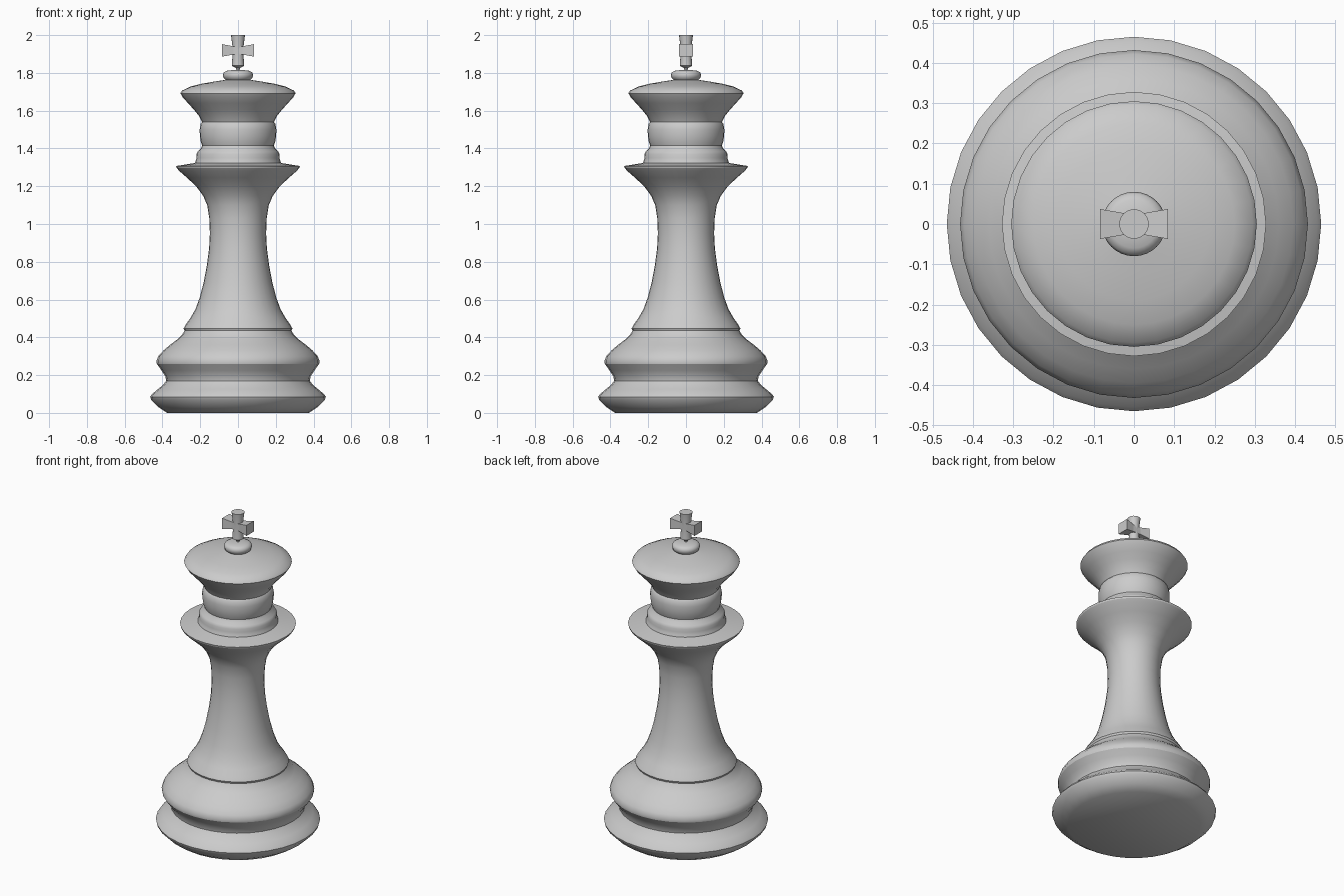
import bpy, bmesh, math

SIDES = 32
grey = bpy.data.materials.new("light_grey")
grey.diffuse_color = (0.6, 0.6, 0.6, 1)


def finish(bm, name, angle):
    bmesh.ops.recalc_face_normals(bm, faces=bm.faces)
    mesh = bpy.data.meshes.new(name)
    bm.to_mesh(mesh)
    bm.free()
    mesh.materials.append(grey)
    obj = bpy.data.objects.new(name, mesh)
    bpy.context.collection.objects.link(obj)
    bpy.ops.object.select_all(action='DESELECT')
    obj.select_set(True)
    bpy.context.view_layer.objects.active = obj
    bpy.ops.object.shade_smooth_by_angle(angle=math.radians(angle))


def lathe(name, profile, sides=SIDES, angle=40, cap_bottom=False, cap_top=False):
    """Turn a list of (radius, z) points around the z axis."""
    bm = bmesh.new()
    rings = []
    for r, z in profile:
        rings.append([bm.verts.new((r * math.cos(2 * math.pi * i / sides),
                                    r * math.sin(2 * math.pi * i / sides), z))
                      for i in range(sides)])
    for a, b in zip(rings, rings[1:]):
        for i in range(sides):
            j = (i + 1) % sides
            bm.faces.new((a[i], a[j], b[j], b[i]))
    if cap_bottom:
        bm.faces.new(rings[0][::-1])
    if cap_top:
        bm.faces.new(rings[-1])
    # outward normals for open tubes follow the winding above
    finish(bm, name, angle)


# Foot with its rim and groove
lathe("foot", [(0.375, 0), (0.42, 0.03), (0.46, 0.07), (0.465, 0.085),
               (0.455, 0.10), (0.425, 0.125), (0.395, 0.15), (0.38, 0.17)],
      angle=35, cap_bottom=True)

# Rounded bulge above the groove
lathe("base_bulge", [(0.38, 0.17), (0.385, 0.195), (0.405, 0.225), (0.43, 0.26)])
lathe("base_dome", [(0.43, 0.26), (0.432, 0.275), (0.422, 0.30), (0.395, 0.33),
                    (0.36, 0.36), (0.32, 0.39), (0.295, 0.415), (0.283, 0.435)])

# Slender waisted stem flaring up to the collar
lathe("stem", [(0.283, 0.435), (0.288, 0.447), (0.275, 0.47), (0.25, 0.505),
               (0.225, 0.55), (0.203, 0.61), (0.182, 0.69), (0.165, 0.78),
               (0.153, 0.87), (0.149, 0.95), (0.152, 1.03), (0.163, 1.10),
               (0.185, 1.15), (0.222, 1.20), (0.27, 1.245), (0.31, 1.28),
               (0.325, 1.297)])

# Thin collar disc and stepped ring
lathe("collar", [(0.325, 1.297), (0.328, 1.307), (0.29, 1.313), (0.228, 1.323),
                 (0.225, 1.333), (0.219, 1.35), (0.221, 1.37), (0.212, 1.385),
                 (0.197, 1.40), (0.19, 1.415)])

# Head: neck band, flared crown and shallow domed top
lathe("neck_band", [(0.19, 1.415), (0.197, 1.435), (0.202, 1.465),
                    (0.203, 1.50), (0.198, 1.53), (0.19, 1.54)])
lathe("crown", [(0.19, 1.54), (0.205, 1.57), (0.233, 1.605), (0.265, 1.64),
                (0.292, 1.67), (0.305, 1.692)])
lathe("crown_top", [(0.305, 1.692), (0.295, 1.707), (0.25, 1.728), (0.19, 1.743),
                    (0.12, 1.755), (0.065, 1.763)])

# Finial knob
lathe("knob", [(0.065, 1.763), (0.075, 1.772), (0.08, 1.788), (0.075, 1.803),
               (0.06, 1.811), (0.03, 1.815), (0.008, 1.816)], angle=50)

# Cross: round upright, waisted in the middle, on a small point
lathe("cross_upright", [(0.008, 1.814), (0.012, 1.826), (0.033, 1.838),
                        (0.027, 1.92), (0.037, 2.0)],
      sides=16, angle=35, cap_top=True)

# Cross arms: a bar that widens towards both ends
bm = bmesh.new()
rings = []
for x, hy, hz in ((-0.084, 0.037, 0.033), (-0.025, 0.027, 0.022),
                  (0.025, 0.027, 0.022), (0.084, 0.037, 0.033)):
    rings.append([bm.verts.new((x, sy * hy, 1.919 + sz * hz))
                  for sy, sz in ((-1, -1), (1, -1), (1, 1), (-1, 1))])
for a, b in zip(rings, rings[1:]):
    for i in range(4):
        j = (i + 1) % 4
        bm.faces.new((a[i], a[j], b[j], b[i]))
bm.faces.new(rings[0])
bm.faces.new(rings[-1])
finish(bm, "cross_arms", 5)
